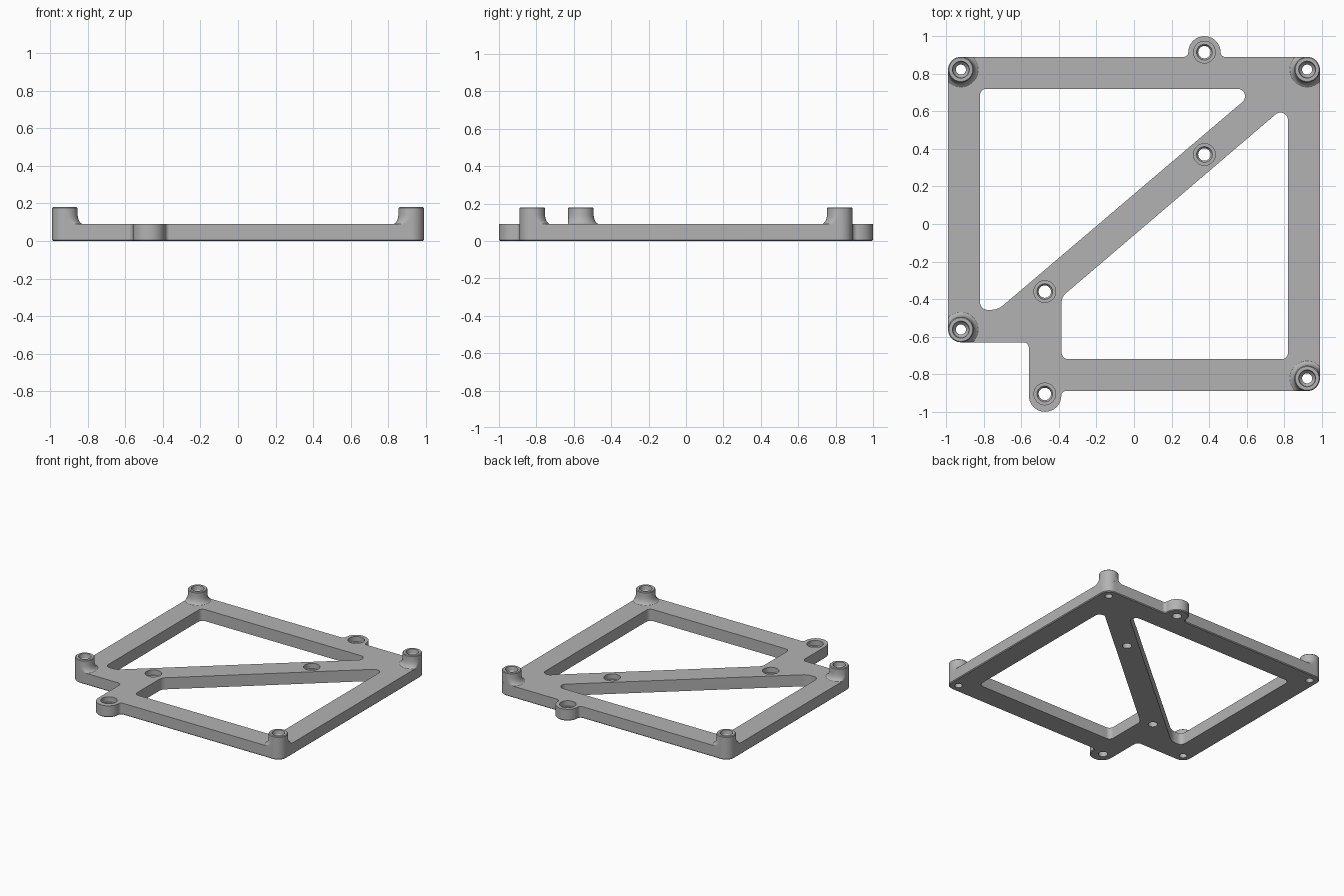
import bpy, bmesh, math
from mathutils import Vector

if "Cube" in bpy.data.objects:
    bpy.data.objects.remove(bpy.data.objects["Cube"], do_unlink=True)

THICK, POST_TOP, POST_R = 0.09, 0.18, 0.068
HALF_X, BACK_Y, FRONT_Y, STEP_Y = 0.99, 0.89, -0.89, -0.63

grey = bpy.data.materials.new("plain grey")
grey.use_nodes = True
colour = (0.45, 0.45, 0.45, 1)
grey.diffuse_color = colour
grey.node_tree.nodes["Principled BSDF"].inputs["Base Color"].default_value = colour


def rounded(corners, steps=10):
    """Polygon of (x, y, radius) corners with arcs in place of the corners."""
    out = []
    for i, (x, y, r) in enumerate(corners):
        p = Vector((x, y))
        a = (Vector(corners[i - 1][:2]) - p).normalized()
        b = (Vector(corners[(i + 1) % len(corners)][:2]) - p).normalized()
        half = a.angle(b) / 2
        centre = p + (a + b).normalized() * (r / math.sin(half))
        start = p + a * (r / math.tan(half)) - centre
        end = p + b * (r / math.tan(half)) - centre
        sweep = start.angle_signed(end)
        for k in range(steps + 1):
            t = -sweep * k / steps
            c, s = math.cos(t), math.sin(t)
            out.append(centre + Vector((start.x * c - start.y * s, start.x * s + start.y * c)))
    return out


def prism(bm, outline, z0, z1, chamfer=0):
    face = bm.faces.new([bm.verts.new((p.x, p.y, z0)) for p in outline])
    made = bmesh.ops.extrude_face_region(bm, geom=[face], use_keep_orig=True)["geom"]
    bmesh.ops.translate(bm, vec=(0, 0, z1 - z0),
                        verts=[v for v in made if isinstance(v, bmesh.types.BMVert)])
    if chamfer:
        bmesh.ops.bevel(bm, geom=list(face.edges), offset=chamfer, segments=1, affect='EDGES')


def revolve(bm, profile, x, y, capped=False, clip=None, n=48):
    """Spin (radius, z) pairs about an upright axis; clip gives outward signs of a corner."""
    rings = []
    for r, z in profile:
        ring = []
        for k in range(n):
            a = 2 * math.pi * k / n
            dx, dy = r * math.cos(a), r * math.sin(a)
            if clip:
                ox, oy = dx * clip[0], dy * clip[1]
                if ox > 0 and oy > 0:
                    f = min(1, POST_R / r)
                    ox, oy = ox * f, oy * f
                dx, dy = min(ox, POST_R) * clip[0], min(oy, POST_R) * clip[1]
            ring.append(bm.verts.new((x + dx, y + dy, z)))
        rings.append(ring)
    for lo, hi in zip(rings, rings[1:]):
        for k in range(n):
            j = (k + 1) % n
            bm.faces.new((lo[k], lo[j], hi[j], hi[k]))
    if capped:
        bm.faces.new(rings[0][::-1])
        bm.faces.new(rings[-1])


def finish(bm, name):
    bmesh.ops.recalc_face_normals(bm, faces=bm.faces)
    mesh = bpy.data.meshes.new(name)
    bm.to_mesh(mesh)
    bm.free()
    mesh.materials.append(grey)
    ob = bpy.data.objects.new(name, mesh)
    bpy.context.collection.objects.link(ob)
    return ob


def select(ob):
    bpy.ops.object.select_all(action='DESELECT')
    ob.select_set(True)
    bpy.context.view_layer.objects.active = ob


def smooth(ob):
    select(ob)
    bpy.ops.object.shade_smooth_by_angle(angle=math.radians(30))


# Frame plate with its two screw tabs
outline = rounded([
    (-HALF_X, STEP_Y, POST_R), (-0.56, STEP_Y, 0.03),
    (-0.56, -1, 0.086), (-0.387, -1, 0.086), (-0.387, FRONT_Y, 0.023),
    (HALF_X, FRONT_Y, POST_R), (HALF_X, BACK_Y, POST_R),
    (0.461, BACK_Y, 0.024), (0.461, 1, 0.085), (0.289, 1, 0.085), (0.289, BACK_Y, 0.024),
    (-HALF_X, BACK_Y, POST_R)])
bm = bmesh.new()
prism(bm, outline, 0, THICK, chamfer=0.006)
frame = finish(bm, "frame_plate")

# Cutter: two openings either side of the diagonal bar
bm = bmesh.new()
prism(bm, rounded([(-0.82, 0.72, 0.035), (-0.82, -0.457, 0.04),
                   (-0.725, -0.457, 0.1), (0.66, 0.72, 0.04)]), -0.1, 0.2)
prism(bm, rounded([(0.82, -0.72, 0.035), (0.82, 0.64, 0.04),
                   (-0.385, -0.388, 0.06), (-0.385, -0.72, 0.035)]), -0.1, 0.2)

# Cutter: stepped screw holes and the plain holes below the posts
step = [(0.033, -0.1), (0.033, 0.035), (0.042, 0.05), (0.058, 0.05), (0.058, 0.2)]
for x, y in [(0.375, 0.915), (0.375, 0.37), (-0.475, -0.36), (-0.475, -0.905)]:
    revolve(bm, step, x, y, capped=True)

px = HALF_X - POST_R
posts = {"back_right_post": (-px, BACK_Y - POST_R, (-1, 1)),
         "back_left_post": (px, BACK_Y - POST_R, (1, 1)),
         "front_right_post": (-px, STEP_Y + POST_R, (-1, -1)),
         "front_left_post": (px, FRONT_Y + POST_R, (1, -1))}
for x, y, _ in posts.values():
    revolve(bm, [(0.027, -0.1), (0.027, 0.2)], x, y, capped=True)
cutter = finish(bm, "hole_cutter")
cutter.hide_render = True

cut = frame.modifiers.new("holes", 'BOOLEAN')
cut.operation, cut.solver, cut.object = 'DIFFERENCE', 'EXACT', cutter
select(frame)
bpy.ops.object.modifier_apply(modifier=cut.name)
bpy.data.objects.remove(cutter, do_unlink=True)
smooth(frame)

# Corner posts: flared foot, straight wall, tapered bore
post_profile = [(0.093, THICK), (0.084, 0.096), (0.076, 0.107), (0.071, 0.12), (POST_R, 0.138),
                (POST_R, POST_TOP - 0.005), (POST_R - 0.005, POST_TOP),
                (0.045, POST_TOP), (0.04, 0.15), (0.027, 0.135), (0.027, THICK)]
for name, (x, y, sign) in posts.items():
    bm = bmesh.new()
    revolve(bm, post_profile, x, y, clip=sign)
    smooth(finish(bm, name))
